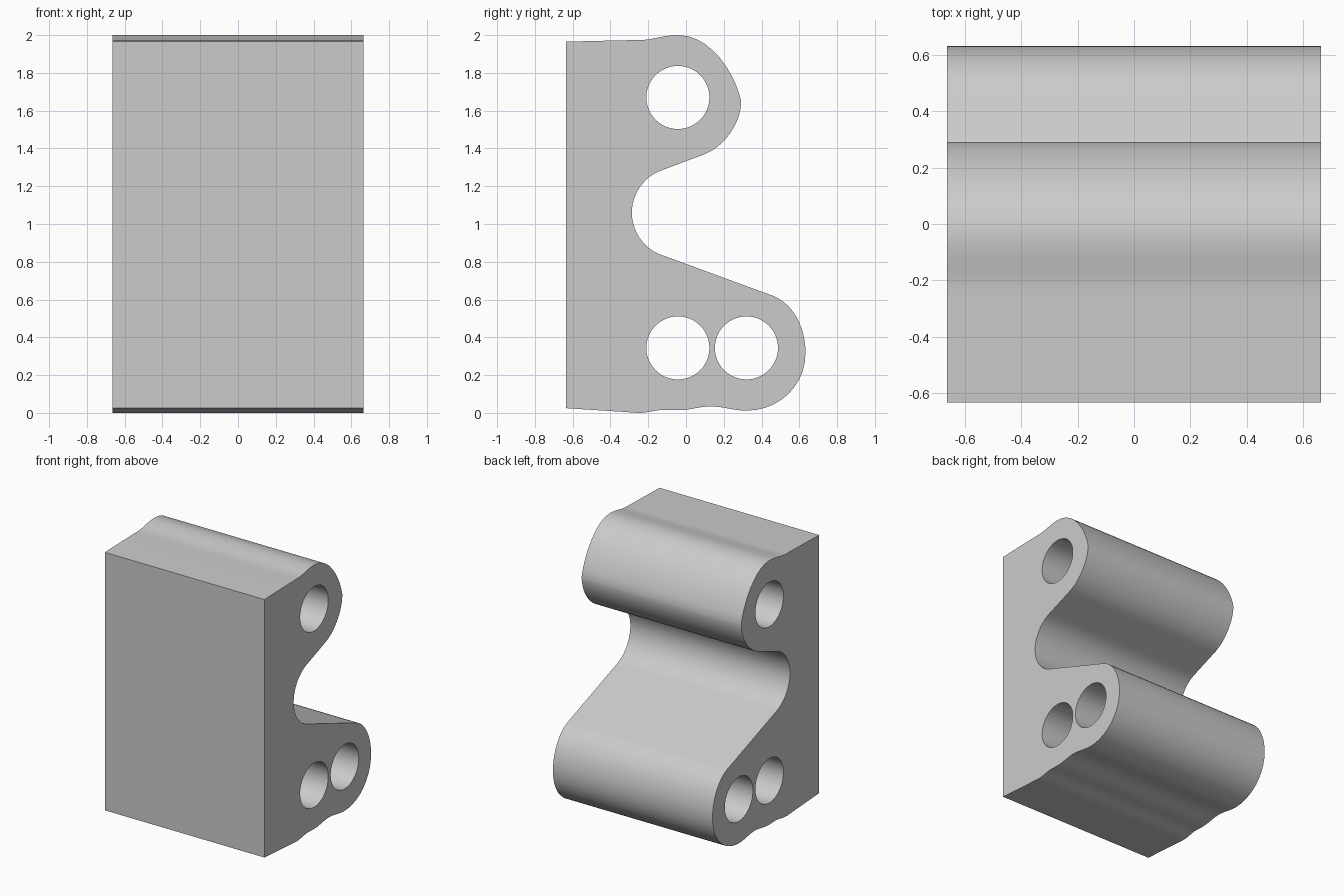
import bpy, bmesh, math
from mathutils import Matrix, Vector

if "Cube" in bpy.data.objects:
    bpy.data.objects.remove(bpy.data.objects["Cube"])

HALF_WIDTH = 0.664

# Side outline in (y, z): point, incoming handle, outgoing handle
OUTLINE = [
    ((-.635, 1.965), (-.635, 1.8), (-.5, 1.969)),
    ((-.24, 1.974), (-.32, 1.973), (-.17, 1.976)),    # dip before top lobe
    ((-.04, 2.0), (-.12, 2.0), (.13, 2.0)),           # top lobe
    ((.292, 1.65), (.26, 1.80), (.292, 1.53)),
    ((.10, 1.37), (.20, 1.41), (.02, 1.34)),
    ((-.14, 1.28), (-.06, 1.31), (-.23, 1.245)),      # mouth
    ((-.287, 1.06), (-.287, 1.15), (-.287, .97)),
    ((-.14, .84), (-.23, .875), (.06, .767)),
    ((.46, .62), (.26, .693), (.56, .583)),           # bottom lobe
    ((.633, .32), (.633, .46), (.633, .14)),
    ((.32, .012), (.49, .012), (.25, .012)),
    ((.13, .034), (.20, .034), (.07, .034)),          # shallow wave underneath
    ((-.04, .014), (.02, .014), (-.07, .014)),
    ((-.13, .016), (-.10, .018), (-.17, .012)),
    ((-.25, 0), (-.21, 0), (-.37, .008)),
    ((-.635, .025), (-.5, .016), (-.635, .2)),
]
HOLES = [(-.043, 1.67), (-.043, .344), (.32, .344)]
HOLE_RADIUS = 0.167

curve = bpy.data.curves.new("profile", 'CURVE')
curve.dimensions = '2D'
curve.fill_mode = 'BOTH'
curve.extrude = HALF_WIDTH
curve.resolution_u = 10

# Outer outline
spline = curve.splines.new('BEZIER')
spline.bezier_points.add(len(OUTLINE) - 1)
for bp, (co, left, right) in zip(spline.bezier_points, OUTLINE):
    bp.handle_left_type = bp.handle_right_type = 'FREE'
    bp.co, bp.handle_left, bp.handle_right = (Vector((*p, 0)) for p in (co, left, right))
# Straight back edge
spline.bezier_points[0].handle_left_type = 'VECTOR'
spline.bezier_points[-1].handle_right_type = 'VECTOR'
spline.use_cyclic_u = True

# Round through-holes
for cy, cz in HOLES:
    hole = curve.splines.new('POLY')
    hole.points.add(47)
    for i, p in enumerate(hole.points):
        a = math.tau * i / 48
        p.co = (cy + HOLE_RADIUS * math.cos(a), cz + HOLE_RADIUS * math.sin(a), 0, 1)
    hole.use_cyclic_u = True

# Turn the extruded profile into one closed mesh, lying along x
helper = bpy.data.objects.new("profile", curve)
bpy.context.collection.objects.link(helper)
graph = bpy.context.evaluated_depsgraph_get()
mesh = bpy.data.meshes.new_from_object(helper.evaluated_get(graph))
bpy.data.objects.remove(helper)
mesh.transform(Matrix.Rotation(math.pi / 2, 4, 'Z') @ Matrix.Rotation(math.pi / 2, 4, 'X'))
bm = bmesh.new()
bm.from_mesh(mesh)
bmesh.ops.remove_doubles(bm, verts=bm.verts, dist=1e-5)
bmesh.ops.recalc_face_normals(bm, faces=bm.faces)
bm.to_mesh(mesh)
bm.free()

block = bpy.data.objects.new("bracket_block", mesh)
bpy.context.collection.objects.link(block)
bpy.context.view_layer.objects.active = block
block.select_set(True)
bpy.ops.object.shade_smooth_by_angle(angle=math.radians(30))
